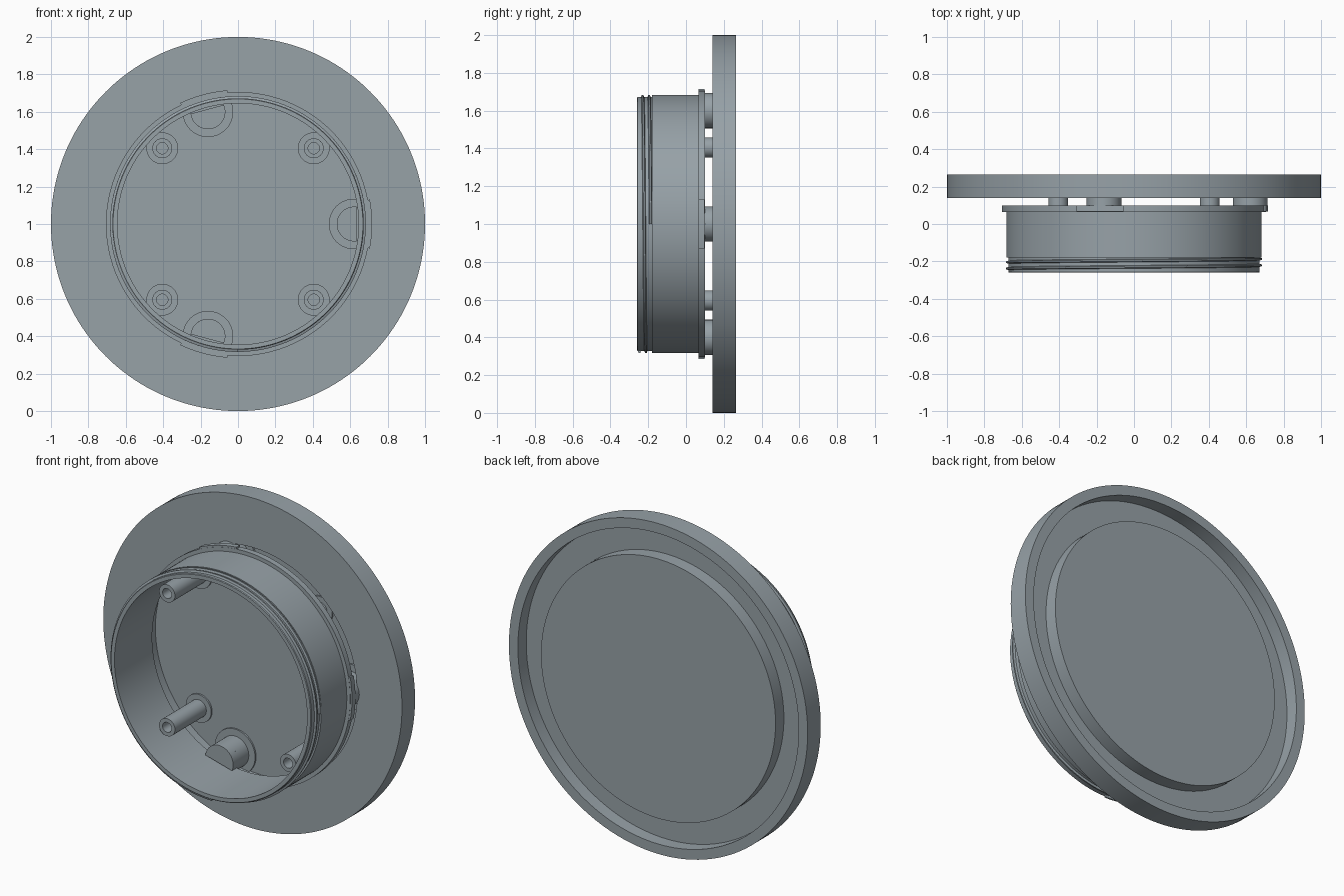
import bpy, bmesh, math
from math import sin, cos, pi, radians

if "Cube" in bpy.data.objects:
    bpy.data.objects.remove(bpy.data.objects["Cube"])

grey = bpy.data.materials.new("steel grey")
grey.diffuse_color = (0.31, 0.36, 0.39, 1)
grey.use_nodes = True
grey.node_tree.nodes["Principled BSDF"].inputs["Base Color"].default_value = grey.diffuse_color
CZ = 1.0  # height of the disc axis


def finish(bm, name):
    bmesh.ops.remove_doubles(bm, verts=bm.verts, dist=1e-5)
    bmesh.ops.recalc_face_normals(bm, faces=bm.faces)
    me = bpy.data.meshes.new(name)
    bm.to_mesh(me)
    bm.free()
    ob = bpy.data.objects.new(name, me)
    bpy.context.collection.objects.link(ob)
    me.materials.append(grey)
    bpy.ops.object.select_all(action='DESELECT')
    ob.select_set(True)
    bpy.context.view_layer.objects.active = ob
    bpy.ops.object.shade_smooth_by_angle(angle=radians(30))
    return ob


def lathe(name, profile, x=0, z=CZ, n=128, closed=False):
    """Revolve (radius, y) points about an axis along y."""
    bm = bmesh.new()
    rings = []
    for r, y in profile:
        if r == 0:
            rings.append([bm.verts.new((x, y, z))] * n)
        else:
            rings.append([bm.verts.new((x + r * cos(2 * pi * i / n), y, z + r * sin(2 * pi * i / n)))
                          for i in range(n)])
    pairs = list(zip(rings, rings[1:]))
    if closed:
        pairs.append((rings[-1], rings[0]))
    for a, b in pairs:
        for i in range(n):
            j = (i + 1) % n
            bm.faces.new(list(dict.fromkeys((a[i], a[j], b[j], b[i]))))
    return finish(bm, name)


def prism(name, pts, y0, y1, angle):
    """Extrude a flat outline along y, turned about the disc axis."""
    c, s = cos(angle), sin(angle)
    bm = bmesh.new()
    lo, hi = [[bm.verts.new((u * c - v * s, y, CZ + u * s + v * c)) for u, v in pts] for y in (y0, y1)]
    bm.faces.new(lo)
    bm.faces.new(hi)
    for i in range(len(pts)):
        j = (i + 1) % len(pts)
        bm.faces.new((lo[i], lo[j], hi[j], hi[i]))
    return finish(bm, name)


# cover disc: front pocket behind the collar, back groove around a raised centre
lathe("cover_disc", [(0, 0.21), (0.70, 0.21), (0.70, 0.14), (1.0, 0.14), (1.0, 0.265),
                     (0.94, 0.265), (0.94, 0.185), (0.785, 0.185), (0.785, 0.265), (0, 0.265)], n=160)

# open collar with back flange and stepped-in neck
lathe("collar", [(0.645, -0.26), (0.668, -0.26), (0.672, -0.256), (0.672, -0.18), (0.683, -0.18),
                 (0.683, 0.065), (0.706, 0.065), (0.706, 0.10), (0.645, 0.10)], n=160, closed=True)

# helical thread ridge on the neck
bm = bmesh.new()
prev = None
steps = 200
for k in range(steps + 1):
    t = 1.75 * 2 * pi * k / steps
    y = -0.187 - 0.034 * t / (2 * pi)
    cur = [bm.verts.new((r * cos(t), y + d, CZ + r * sin(t)))
           for r, d in ((0.670, -0.009), (0.684, -0.004), (0.684, 0.004), (0.670, 0.009))]
    if prev:
        for i in range(4):
            j = (i + 1) % 4
            bm.faces.new((prev[i], prev[j], cur[j], cur[i]))
    if k in (0, steps):
        bm.faces.new(cur)
    prev = cur
finish(bm, "thread_ridge")

# four hollow screw posts on round base pads
for sx in (-1, 1):
    for sz in (-1, 1):
        lathe("screw_post", [(0, 0.0), (0.03, 0.0), (0.03, -0.10), (0.053, -0.10), (0.053, 0.20),
                             (0.085, 0.20), (0.085, 0.215), (0, 0.215)],
              sx * 0.405, CZ + sz * 0.405, n=48)

# three support pegs carrying the collar, cut flat where they sit inside it
R = 0.621
for deg in (0, 105, -105):
    a = radians(deg)
    lathe("support_peg", [(0, 0.10), (0.093, 0.10), (0.093, 0.215), (0, 0.215)],
          R * cos(a), CZ + R * sin(a), n=64)
    lathe("support_pad", [(0, 0.20), (0.135, 0.20), (0.135, 0.215), (0, 0.215)],
          R * cos(a), CZ + R * sin(a), n=64)
    h = math.acos((0.635 - R) / 0.093)
    arc = [h + (2 * pi - 2 * h) * i / 40 for i in range(41)]
    prism("peg_key", [(R + 0.093 * cos(t), 0.093 * sin(t)) for t in arc], 0.05, 0.105, a)
    # slightly wider flange tab at each peg
    span = [radians(-10.5 + 21 * i / 16) for i in range(17)]
    prism("flange_tab", [(0.717 * cos(t), 0.717 * sin(t)) for t in span] +
          [(0.69 * cos(t), 0.69 * sin(t)) for t in reversed(span)], 0.066, 0.099, a)
